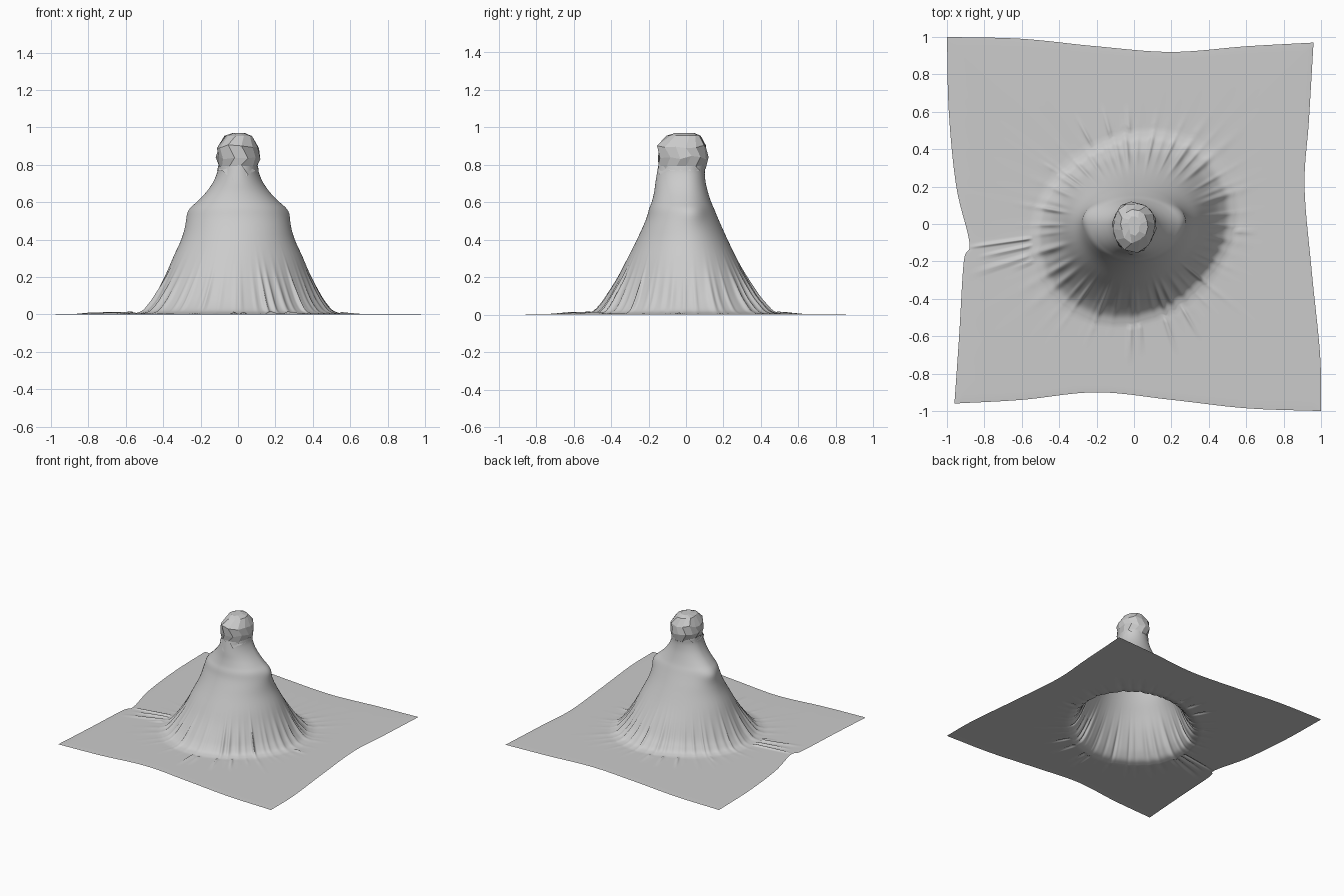
import bpy, bmesh, random
from math import sin, cos, pi, exp, atan2, sqrt, radians
from mathutils import Vector

if "Cube" in bpy.data.objects:
    bpy.data.objects.remove(bpy.data.objects["Cube"])

random.seed(4)

# Body sections: z, half width in x, front reach (-y), back reach (+y)
SECTIONS = [
    (0.97, 0.03, 0.06, 0.04), (0.955, 0.07, 0.10, 0.075), (0.90, 0.11, 0.152, 0.113),
    (0.84, 0.116, 0.152, 0.12), (0.79, 0.107, 0.148, 0.103), (0.75, 0.113, 0.155, 0.10),
    (0.70, 0.135, 0.163, 0.105), (0.65, 0.17, 0.17, 0.117), (0.60, 0.215, 0.182, 0.133),
    (0.56, 0.25, 0.197, 0.15), (0.50, 0.272, 0.215, 0.175), (0.40, 0.302, 0.26, 0.22),
    (0.30, 0.347, 0.31, 0.268), (0.20, 0.39, 0.362, 0.322), (0.10, 0.44, 0.425, 0.38),
    (0.05, 0.472, 0.46, 0.42), (0.015, 0.505, 0.495, 0.455), (0.0, 0.55, 0.54, 0.50)]


def catmull(pts, n):
    """n samples per span through the points, end point included"""
    v = [Vector(p) for p in pts]
    v = [2 * v[0] - v[1]] + v + [2 * v[-1] - v[-2]]
    out = []
    for i in range(1, len(v) - 2):
        a, b, c, d = v[i - 1:i + 3]
        for k in range(n):
            t = k / n
            out.append(0.5 * (2 * b + (c - a) * t + (2 * a - 5 * b + 4 * c - d) * t * t
                              + (3 * b - a - 3 * c + d) * t ** 3))
    return out + [v[-2]]


def section_radius(sec, th):
    z, a, front, back = sec
    b = back if sin(th) > 0 else front
    r = 1 / sqrt((cos(th) / a) ** 2 + (sin(th) / b) ** 2)
    low = max(0, 1 - z / 0.45)
    return r * (1 + 0.08 * low * sin(2 * th))


def angle_gap(a, b):
    return (a - b + pi) % (2 * pi) - pi


# Radiating folds: random angle, width and strength
FOLDS = [(2 * pi * (i + random.uniform(-.3, .3)) / 46, random.uniform(0.02, 0.04),
          random.uniform(0.2, 1.0)) for i in range(46)]
# Long creases on the ground: angle in degrees, reach from the centre
CREASES = [(188, .93), (192, .85), (197, .92), (200, .7), (118, .66), (105, .66), (93, .64),
           (146, .58), (268, .75), (273, .7), (288, .72), (300, .7), (312, .58), (356, .66), (335, .55)]


def fold(th):
    return sum(s * exp(-(angle_gap(th, a) / w) ** 2) for a, w, s in FOLDS)


def crease(th, r):
    h = 0
    for deg, reach in CREASES:
        across = angle_gap(th, radians(deg)) * r
        h += exp(-(across / 0.009) ** 2) * max(0, min(1, (reach - r) / 0.12))
    return min(h, 1)


def make_object(name, rings, cap=False):
    """skin a list of closed rings, first ring at the top"""
    bm = bmesh.new()
    vr = [[bm.verts.new(p) for p in ring] for ring in rings]
    n = len(vr[0])
    for up, dn in zip(vr, vr[1:]):
        for i in range(n):
            j = (i + 1) % n
            bm.faces.new((up[i], dn[i], dn[j], up[j]))
    if cap:
        bm.faces.new(vr[0])
    me = bpy.data.meshes.new(name)
    bm.to_mesh(me)
    bm.free()
    ob = bpy.data.objects.new(name, me)
    bpy.context.collection.objects.link(ob)
    return ob


# Wavy sheet outline, four edges counter-clockwise
EDGES = [
    [(1, -1), (0.995, -0.7), (0.95, -0.25), (0.912, 0.2), (0.935, 0.55), (0.96, 0.97)],
    [(0.96, 0.97), (0.6, 0.95), (0.2, 0.92), (-0.2, 0.95), (-0.6, 0.99), (-1, 1)],
    [(-1, 1), (-0.99, 0.6), (-0.95, 0.2), (-0.88, -0.1), (-0.91, -0.2), (-0.935, -0.6), (-0.96, -0.96)],
    [(-0.96, -0.96), (-0.6, -0.94), (-0.2, -0.9), (0.2, -0.94), (0.6, -0.985), (1, -1)]]
outline = [p for e in EDGES for p in catmull(e, 22)[:-1]]
angles = [atan2(p.y, p.x) for p in outline]
folds = [fold(t) for t in angles]

# Draped cloth: robe rings from the neck to the ground
rings = []
levels = catmull(SECTIONS[4:], 4)
for sec in levels:
    z = max(0, sec[0])
    ring = []
    for th, f in zip(angles, folds):
        r = section_radius(sec, th)
        r += 0.022 * (f - 0.4) * exp(-((z - 0.06) / 0.13) ** 2)
        for side in (0.15, pi - 0.2):     # shoulder bumps
            r += 0.016 * exp(-(angle_gap(th, side) / 0.28) ** 2 - ((z - 0.54) / 0.05) ** 2)
        ring.append((r * cos(th), r * sin(th), z + 0.004))
    rings.append(ring)

# Ground part of the cloth, spreading from the hem to the outline
hem = rings[-1]
STEPS = 22
for k in range(1, STEPS + 1):
    t = k / STEPS
    ring = []
    for h, o, th, f in zip(hem, outline, angles, folds):
        p = Vector(h[:2]).lerp(o, t)
        z = 0.003 + 0.012 * crease(th, p.length) + 0.006 * f * exp(-t / 0.12)
        ring.append((p.x, p.y, z * (1 - t) ** 0.3 if t < 1 else 0))
    rings.append(ring)
cloth = make_object("draped_cloth", rings)
cloth.data.shade_smooth()

# Faceted head: coarse, flat-shaded cap with a drooping front point
N = 13
head = []
for k, sec in enumerate(SECTIONS[:6]):
    ring = []
    for i in range(N):
        th = 2 * pi * (i + 0.5 * (k % 2)) / N
        jit = random.uniform(-0.006, 0.006)
        r = section_radius(sec, th) + jit
        front = exp(-(angle_gap(th, -pi / 2) / 0.35) ** 2)
        z = sec[0] + (random.uniform(-0.012, 0.012) if 1 < k < 5 else 0)
        if k == 5:
            r += 0.012 * front
            z += 0.02 - 0.07 * front
        ring.append((r * cos(th), r * sin(th), z))
    head.append(ring)
make_object("faceted_head", head, cap=True)
